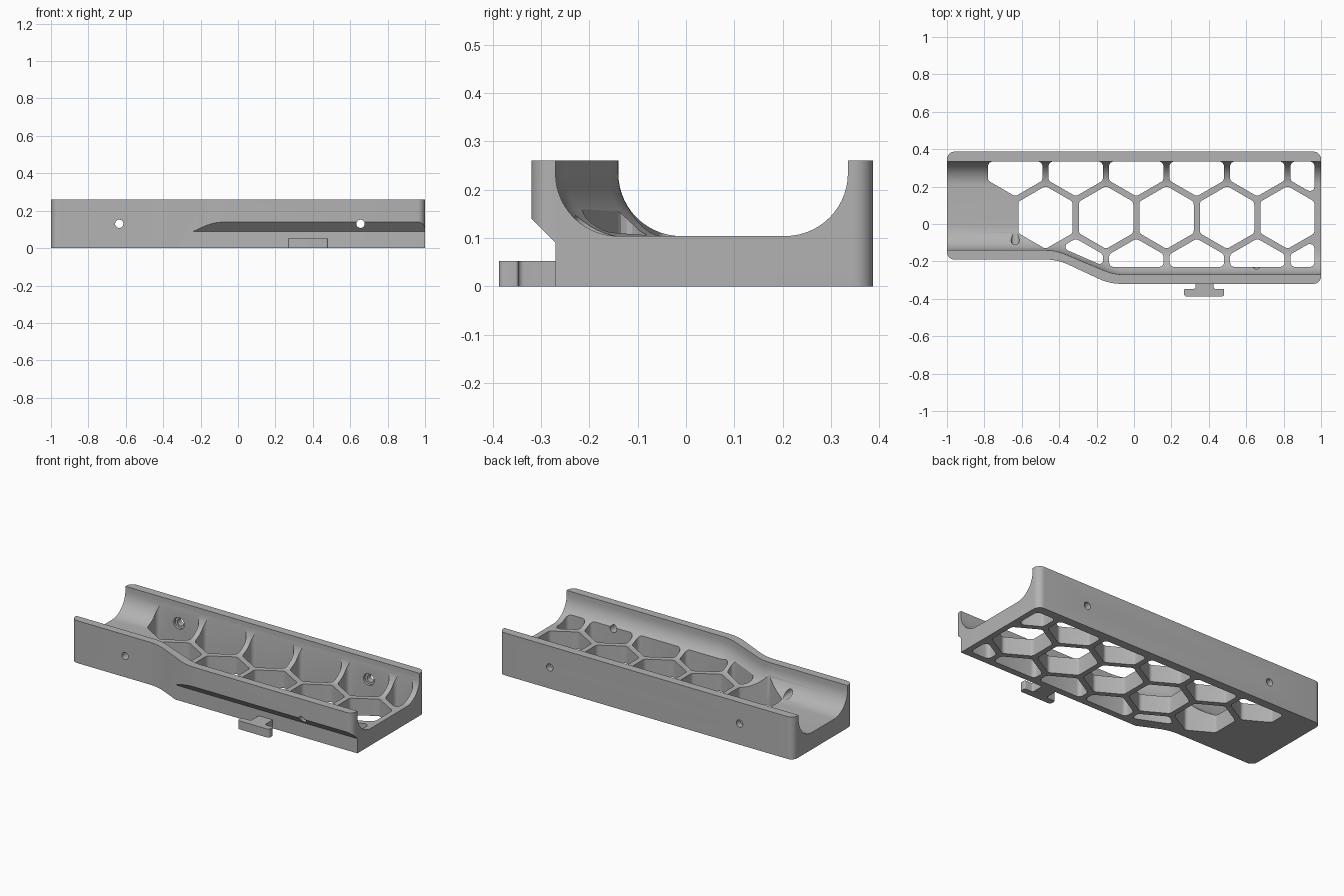
import bpy, bmesh, math
from mathutils import Vector, Matrix

if "Cube" in bpy.data.objects:
    bpy.data.objects.remove(bpy.data.objects["Cube"])

grey = bpy.data.materials.new("plain grey")
grey.use_nodes = True
grey.diffuse_color = (0.45, 0.45, 0.45, 1)
grey.node_tree.nodes["Principled BSDF"].inputs["Base Color"].default_value = grey.diffuse_color

HEIGHT, FLOOR, FILLET = 0.26, 0.104, 0.13
BACK_INNER = 0.335


def rounded(points, radii, closed=True, steps=7):
    """Replace polygon corners with circular arcs."""
    pts = [Vector(p) for p in points]
    out = []
    for i, p in enumerate(pts):
        r = radii[i] if isinstance(radii, list) else radii
        if r == 0 or (not closed and i in (0, len(pts) - 1)):
            out.append(p)
            continue
        a, b = pts[i - 1] - p, pts[(i + 1) % len(pts)] - p
        half = a.angle(b) / 2
        t = min(r / math.tan(half), 0.45 * a.length, 0.45 * b.length)
        bis = (a.normalized() + b.normalized()).normalized()
        c = p + bis * (t / math.cos(half))
        u, v = p + a.normalized() * t - c, p + b.normalized() * t - c
        w = math.pi - 2 * half
        for k in range(steps + 1):
            s = k / steps
            out.append(c + (u * math.sin((1 - s) * w) + v * math.sin(s * w)) / math.sin(w))
    return out


def clip(poly, normal, limit):
    """Keep the part of a convex polygon where normal . p <= limit."""
    n, out = Vector(normal), []
    for i, p in enumerate(poly):
        q = poly[(i + 1) % len(poly)]
        dp, dq = n.dot(p) - limit, n.dot(q) - limit
        if dp <= 0:
            out.append(p)
        if dp * dq < 0:
            out.append(p.lerp(q, dp / (dp - dq)))
    return [p for i, p in enumerate(out) if (p - out[i - 1]).length > 0.004]


def loft(bm, rings):
    """Skin closed rings of points and cap both ends."""
    rows = [[bm.verts.new(p) for p in ring] for ring in rings]
    n = len(rows[0])
    for a, b in zip(rows, rows[1:]):
        for j in range(n):
            bm.faces.new((a[j], a[(j + 1) % n], b[(j + 1) % n], b[j]))
    bm.faces.new(rows[0][::-1])
    bm.faces.new(rows[-1])


def prism(bm, outline, z0, z1):
    loft(bm, [[(p[0], p[1], z) for p in outline] for z in (z0, z1)])


def make(name, bm):
    bmesh.ops.recalc_face_normals(bm, faces=bm.faces)
    mesh = bpy.data.meshes.new(name)
    bm.to_mesh(mesh)
    bm.free()
    mesh.materials.append(grey)
    ob = bpy.data.objects.new(name, mesh)
    bpy.context.collection.objects.link(ob)
    return ob


def activate(ob):
    bpy.ops.object.select_all(action="DESELECT")
    ob.select_set(True)
    bpy.context.view_layer.objects.active = ob


def cut(target, bm):
    cutter = make("cutter", bm)
    cutter.hide_render = True
    mod = target.modifiers.new("cut", "BOOLEAN")
    mod.operation, mod.solver, mod.object = "DIFFERENCE", "EXACT", cutter
    activate(target)
    bpy.ops.object.modifier_apply(modifier=mod.name)
    bpy.data.objects.remove(cutter)


# Tray body: plan outline with a joggled front wall
bm = bmesh.new()
prism(bm, rounded([(-1, -0.19), (-0.41, -0.19), (-0.13, -0.32), (1, -0.32), (1, 0.387), (-1, 0.387)],
                  [0.04, 0.28, 0.28, 0.04, 0.04, 0.04]), 0, HEIGHT)
tray = make("tray_body", bm)

# Open channel with filleted sides that follows the front wall
bm = bmesh.new()
rings = []
for x, y in rounded([(-1.2, -0.14), (-0.42, -0.14), (-0.11, -0.27), (1.2, -0.27)], 0.28, closed=False):
    ring = [(x, y, 0.4)]
    for centre, start in ((y + FILLET, math.pi), (BACK_INNER - FILLET, 1.5 * math.pi)):
        for k in range(15):
            a = start + k / 14 * math.pi / 2
            ring.append((x, centre + FILLET * math.cos(a), FLOOR + FILLET * (1 + math.sin(a))))
    rings.append(ring + [(x, BACK_INNER, 0.4)])
loft(bm, rings)
cut(tray, bm)

# Undercut with a sloped top along the lower front
bm = bmesh.new()
section = [(-0.27, -0.1), (-0.27, 0.09), (-0.37, 0.19), (-0.5, 0.19), (-0.5, -0.1)]
loft(bm, [[(x, y, z) for y, z in section] for x in (-0.6, 1.2)])
cut(tray, bm)

# Honeycomb openings, trimmed by the walls and the end rim
PITCH, HEX_R, ROW_Y = 0.3235, 0.168, 0.035
bm = bmesh.new()
for row, first, count in ((0, -0.473, 5), (1, -0.635, 6), (-1, -0.311, 5)):
    for i in range(count):
        cx, cy = first + i * PITCH, ROW_Y + row * 0.281
        poly = [Vector((cx + HEX_R * math.cos(a), cy + HEX_R * math.sin(a)))
                for a in (math.pi / 6 + k * math.pi / 3 for k in range(6))]
        poly = clip(poly, (0, 1), BACK_INNER - 0.001)
        poly = clip(poly, (1, 0), 0.965)
        poly = clip(poly, (0, -1), 0.23)
        if row == -1 and i == 0:
            poly = clip(poly, (-0.4375, -1), 0.296)
        prism(bm, rounded(poly, 0.025, steps=4), -0.1, 0.35)
cut(tray, bm)

# Screw holes through both walls, with shallow seats inside the back wall
for radius, y0, y1 in ((0.022, -0.6, 0.6), (0.036, 0.2, 0.35)):
    bm = bmesh.new()
    for x in (-0.635, 0.655):
        place = Matrix.Translation((x, (y0 + y1) / 2, 0.13)) @ Matrix.Rotation(math.pi / 2, 4, "X")
        bmesh.ops.create_cone(bm, cap_ends=True, segments=32, radius1=radius, radius2=radius,
                              depth=y1 - y0, matrix=place)
    cut(tray, bm)

# T-shaped hook on the front
bm = bmesh.new()
prism(bm, rounded([(0.33, -0.26), (0.33, -0.347), (0.268, -0.347), (0.268, -0.387),
                   (0.482, -0.387), (0.482, -0.347), (0.425, -0.347), (0.425, -0.26)],
                  [0, 0.012, 0.006, 0.012, 0.012, 0.006, 0.012, 0], steps=4), 0, 0.052)
hook = make("front_hook", bm)

for ob in (tray, hook):
    activate(ob)
    bpy.ops.object.shade_smooth_by_angle(angle=math.radians(30))
